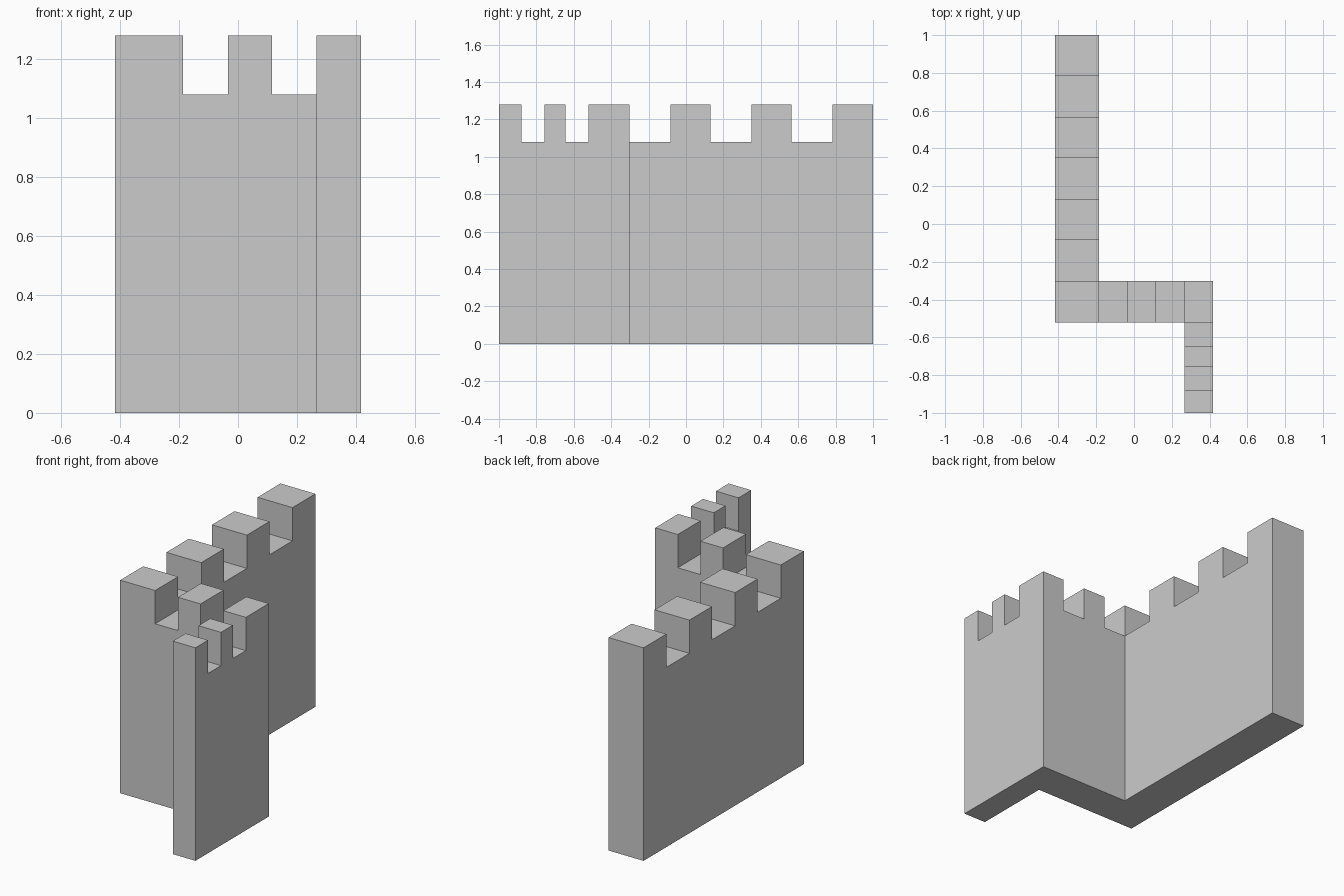
import bpy, bmesh
from mathutils import Vector

if "Cube" in bpy.data.objects:
    bpy.data.objects.remove(bpy.data.objects["Cube"])

WALK_Z, TOP_Z = 1.08, 1.28

# Plan outlines: wall thickness ranges and crenel break lines
SHORT_X = (0.267, 0.417)
CROSS_Y = (-0.521, -0.303)
LONG_X = (-0.418, -0.186)
short_breaks = [-1.0, -0.88, -0.757, -0.645, CROSS_Y[0]]
cross_breaks = [SHORT_X[0], 0.116, -0.034, LONG_X[1]]
long_breaks = [CROSS_Y[1], -0.083, 0.131, 0.35, 0.564, 0.783, 1.0]


def spans(breaks):
    return [tuple(sorted(p)) for p in zip(breaks, breaks[1:])]


# Footprint cells in order along the zigzag: merlon, gap, merlon, gap ...
cells = [(SHORT_X, s) for s in spans(short_breaks)]
cells.append((SHORT_X, CROSS_Y))
cells += [(s, CROSS_Y) for s in spans(cross_breaks)]
cells.append((LONG_X, CROSS_Y))
cells += [(LONG_X, s) for s in spans(long_breaks)]

bm = bmesh.new()
for (x0, x1), (y0, y1) in cells:
    bm.faces.new([bm.verts.new((x, y, 0)) for x, y in
                  ((x0, y0), (x1, y0), (x1, y1), (x0, y1))])
bmesh.ops.remove_doubles(bm, verts=bm.verts[:], dist=1e-4)


def raise_faces(faces, height):
    ext = bmesh.ops.extrude_face_region(bm, geom=faces)["geom"]
    verts = [e for e in ext if isinstance(e, bmesh.types.BMVert)]
    bmesh.ops.translate(bm, verts=verts, vec=Vector((0, 0, height)))
    return [e for e in ext if isinstance(e, bmesh.types.BMFace)]


# Wall body up to the notch floors
raise_faces(bm.faces[:], WALK_Z)

# Merlons on every other cell
tops = [f for f in bm.faces if all(v.co.z > WALK_Z - 0.01 for v in f.verts)]


def is_merlon(face):
    c = face.calc_center_median()
    return any(x0 < c.x < x1 and y0 < c.y < y1
               for (x0, x1), (y0, y1) in cells[::2])


raise_faces([f for f in tops if is_merlon(f)], TOP_Z - WALK_Z)

# Merge coplanar panels into clean flat sides
bmesh.ops.recalc_face_normals(bm, faces=bm.faces[:])
bmesh.ops.dissolve_limit(bm, angle_limit=0.01, verts=bm.verts[:], edges=bm.edges[:])

mesh = bpy.data.meshes.new("battlement_wall")
bm.to_mesh(mesh)
bm.free()
wall = bpy.data.objects.new("battlement_wall", mesh)
bpy.context.collection.objects.link(wall)
